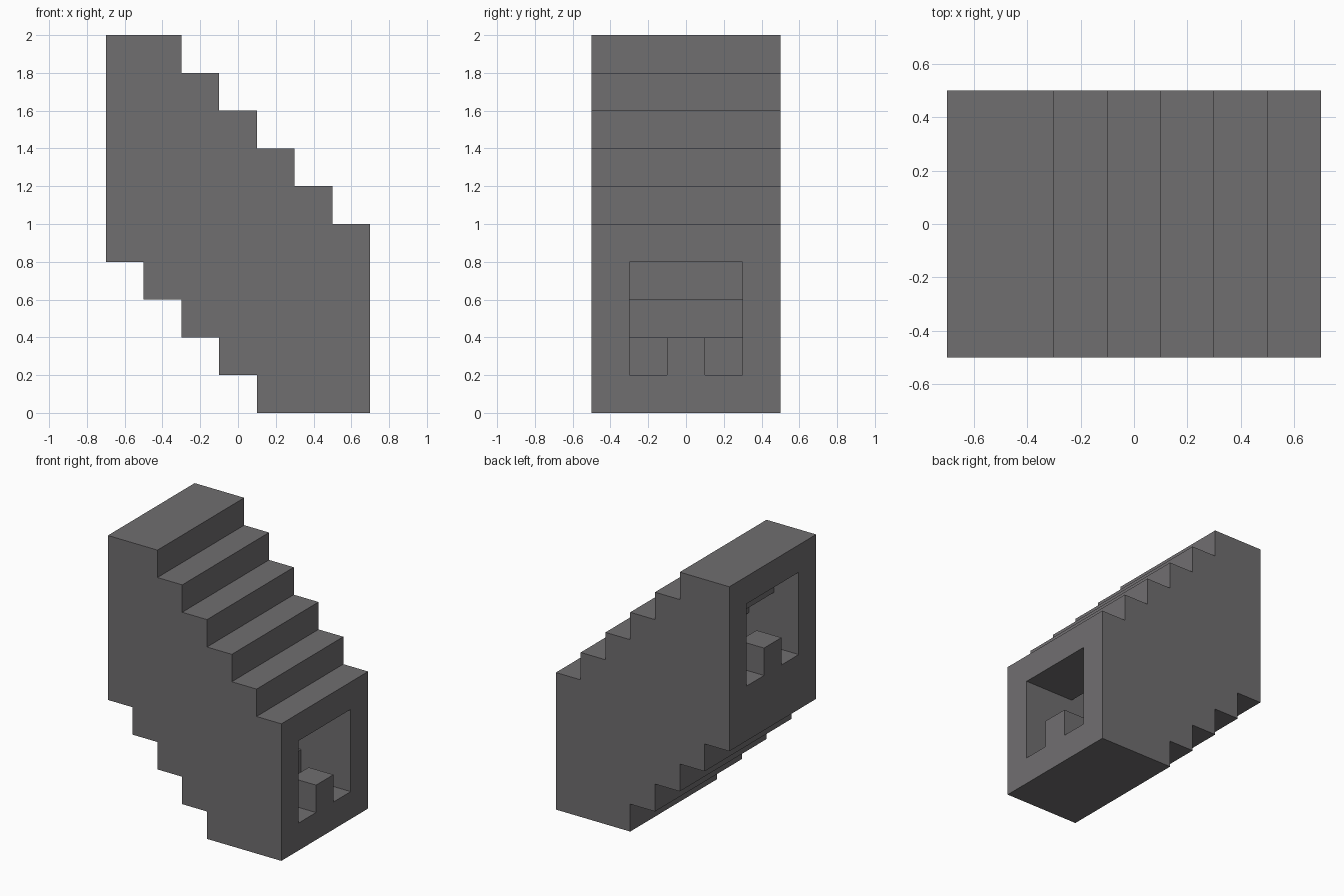
import bpy
import bmesh

STEP = 0.2
X0 = -0.7

cube = bpy.data.objects.get("Cube")
if cube:
    bpy.data.objects.remove(cube, do_unlink=True)

# Single stone grey colour
stone = bpy.data.materials.new("stone_grey")
stone.use_nodes = True
colour = (0.163, 0.157, 0.163, 1.0)
stone.diffuse_color = colour
stone.node_tree.nodes["Principled BSDF"].inputs["Base Color"].default_value = colour


def stair_line(heights, overhang=0.0):
    """Stepped line: one height, in steps, per column from -x to +x."""
    points = []
    last = len(heights) - 1
    for i, h in enumerate(heights):
        left = X0 + i * STEP - (overhang if i == 0 else 0)
        right = X0 + (i + 1) * STEP + (overhang if i == last else 0)
        for x in (left, right):
            # Drop the middle point of two columns at the same level
            if len(points) > 1 and points[-1][1] == points[-2][1] == h * STEP:
                points.pop()
            points.append((x, h * STEP))
    return points


def prism(name, outline, half_width):
    """Extrude an xz outline across y."""
    bm = bmesh.new()
    face = bm.faces.new([bm.verts.new((x, -half_width, z)) for x, z in outline])
    extruded = bmesh.ops.extrude_face_region(bm, geom=[face])["geom"]
    verts = [g for g in extruded if isinstance(g, bmesh.types.BMVert)]
    bmesh.ops.translate(bm, verts=verts, vec=(0, 2 * half_width, 0))
    bmesh.ops.recalc_face_normals(bm, faces=bm.faces)
    mesh = bpy.data.meshes.new(name)
    bm.to_mesh(mesh)
    bm.free()
    mesh.materials.append(stone)
    obj = bpy.data.objects.new(name, mesh)
    bpy.context.collection.objects.link(obj)
    return obj


def combine(target, tool, operation):
    """Apply a boolean and discard the tool."""
    tool.hide_render = True
    mod = target.modifiers.new(operation, "BOOLEAN")
    mod.operation = operation
    mod.solver = "EXACT"
    mod.object = tool
    bpy.context.view_layer.objects.active = target
    bpy.ops.object.modifier_apply(modifier=mod.name)
    bpy.data.objects.remove(tool, do_unlink=True)


# Outer stepped block
roof = stair_line([10, 10, 9, 8, 7, 6, 5])
underside = stair_line([4, 3, 2, 1, 0, 0, 0])
staircase = prism("staircase", underside + roof[::-1], 0.5)

# Stepped tunnel running through it, three steps high
floor_levels = [6, 5, 4, 3, 2, 1, 1]
floor = stair_line(floor_levels, 0.1)
ceiling = stair_line([h + 3 for h in floor_levels], 0.1)
combine(staircase, prism("tunnel", floor + ceiling[::-1], 0.3), "DIFFERENCE")

# Small block standing in each tunnel mouth, rooted in the floor
for name, x, level in (("upper_block", X0, 6), ("lower_block", -X0 - STEP, 1)):
    z = level * STEP
    outline = [(x, z - 0.1), (x + STEP, z - 0.1), (x + STEP, z + STEP), (x, z + STEP)]
    combine(staircase, prism(name, outline, 0.1), "UNION")
